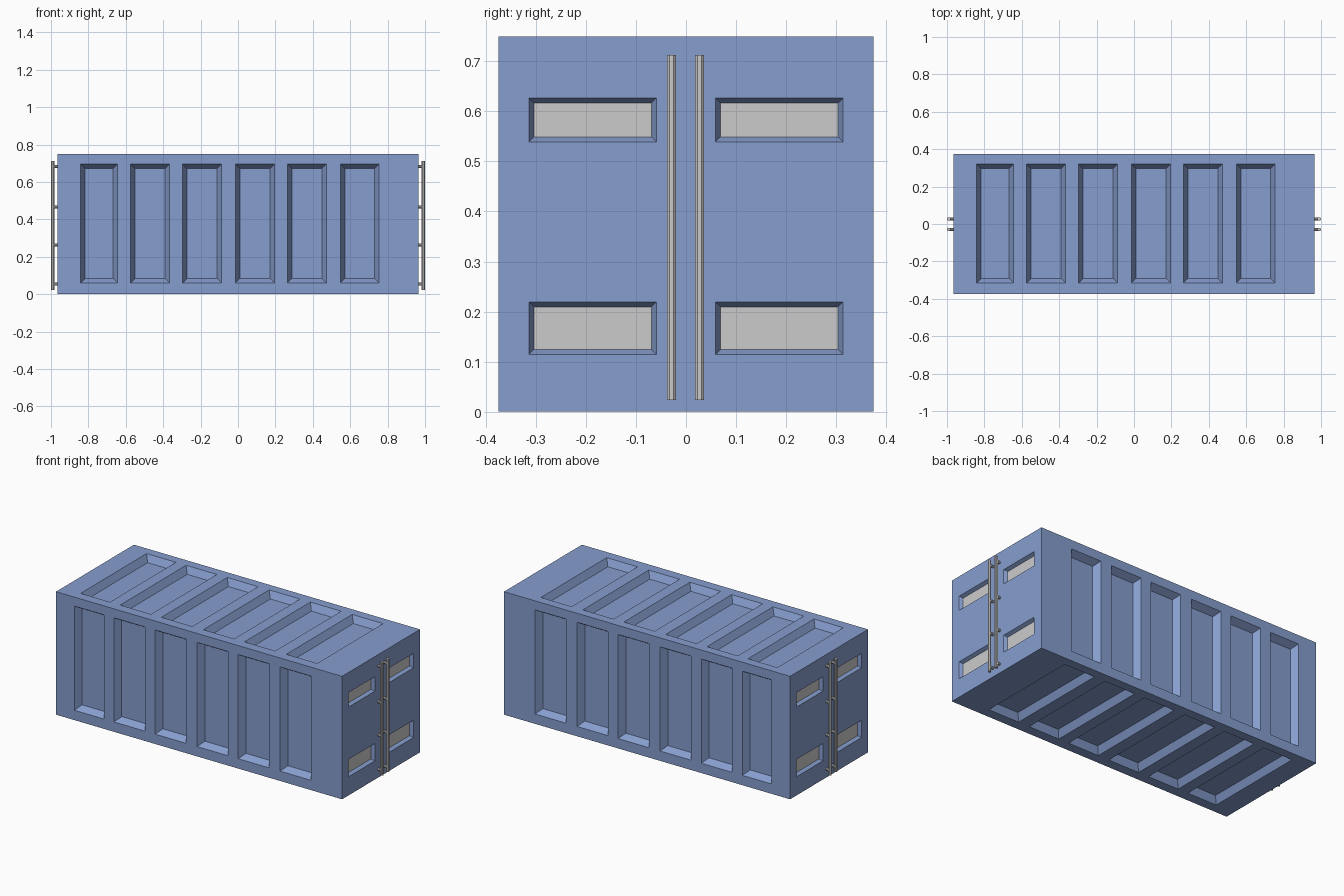
import bpy, bmesh

if "Cube" in bpy.data.objects:
    bpy.data.objects.remove(bpy.data.objects["Cube"])

blue = bpy.data.materials.new("container_blue")
blue.diffuse_color = (0.24, 0.34, 0.62, 1)
blue.use_nodes = True
blue.node_tree.nodes["Principled BSDF"].inputs["Base Color"].default_value = blue.diffuse_color

HW, H = 0.375, 0.75
X0, X1 = -0.936, 0.936
XOUT = 0.965


def panel_sheet(bm, us, vs, cells, place, inset, depth):
    """Flat grid on a plane; the chosen cells become tapered recesses."""
    for i in range(len(us) - 1):
        for j in range(len(vs) - 1):
            a, b, c, d = us[i], us[i + 1], vs[j], vs[j + 1]
            outer = [bm.verts.new(place(u, v, 0)) for u, v in
                     ((a, c), (b, c), (b, d), (a, d))]
            if (i, j) not in cells:
                bm.faces.new(outer)
                continue
            k = inset
            inner = [bm.verts.new(place(u, v, depth)) for u, v in
                     ((a + k, c + k), (b - k, c + k), (b - k, d - k), (a + k, d - k))]
            bm.faces.new(inner)
            for n in range(4):
                m = (n + 1) % 4
                bm.faces.new((outer[n], outer[m], inner[m], inner[n]))


def weld(bm):
    bmesh.ops.remove_doubles(bm, verts=bm.verts[:], dist=1e-5)


def finish(bm, name, mat=None):
    bmesh.ops.recalc_face_normals(bm, faces=bm.faces[:])
    me = bpy.data.meshes.new(name)
    bm.to_mesh(me)
    bm.free()
    ob = bpy.data.objects.new(name, me)
    bpy.context.collection.objects.link(ob)
    if mat:
        me.materials.append(mat)
    return ob


# Container body: six recessed panels on each long side, roof and floor
xs = [X0, -0.841, -0.643, -0.574, -0.366, -0.296, -0.088, -0.013,
      0.195, 0.264, 0.472, 0.547, 0.755, X1]
zs = [0, 0.06, 0.695, H]
ys = [z - HW for z in zs]
cells = {(i, 1) for i in range(1, 13, 2)}
bm = bmesh.new()
for place in (lambda u, v, d: (u, -HW + d, v),
              lambda u, v, d: (u, HW - d, v)):
    panel_sheet(bm, xs, zs, cells, place, 0.024, 0.04)
for place in (lambda u, v, d: (u, v, d),
              lambda u, v, d: (u, v, H - d)):
    panel_sheet(bm, xs, ys, cells, place, 0.024, 0.04)
weld(bm)
bmesh.ops.holes_fill(bm, edges=[e for e in bm.edges if e.is_boundary], sides=0)
finish(bm, "container_body", blue)

# Doors, window plates and locking bars at both ends
dy = [-HW, -0.314, -0.059, 0.059, 0.314, HW]
dz = [0, 0.114, 0.2195, 0.539, 0.627, H]
windows = {(i, j) for i in (1, 3) for j in (1, 3)}
for s, end in ((1, "right"), (-1, "left")):
    # Door slab with four tapered window recesses
    bm = bmesh.new()
    panel_sheet(bm, dy, dz, windows,
                lambda u, v, d: (s * (XOUT - d), u, v), 0.01, 0.021)
    weld(bm)
    rim = [e for e in bm.edges if e.is_boundary]
    ext = bmesh.ops.extrude_edge_only(bm, edges=rim)["geom"]
    for v in ext:
        if isinstance(v, bmesh.types.BMVert):
            v.co.x = s * X1
    bmesh.ops.holes_fill(bm, edges=[e for e in bm.edges if e.is_boundary], sides=0)
    finish(bm, end + "_door", blue)

    # Grey plates in the window recesses
    for n, (i, j) in enumerate(sorted(windows)):
        bpy.ops.mesh.primitive_cube_add(size=1, location=(
            s * (XOUT - 0.0225), (dy[i] + dy[i + 1]) / 2, (dz[j] + dz[j + 1]) / 2))
        ob = bpy.context.object
        ob.name = f"{end}_window_plate_{n + 1}"
        ob.scale = (0.005, dy[i + 1] - dy[i] - 0.02, dz[j + 1] - dz[j] - 0.02)

    # Vertical locking bars with four short mounts each
    for y in (-0.029, 0.027):
        bpy.ops.mesh.primitive_cylinder_add(
            vertices=8, radius=0.0095, depth=0.69, location=(s * 0.9905, y, 0.368),
            rotation=(0, 0, 0.3927))
        bpy.context.object.name = end + "_locking_bar"
        for z in (0.053, 0.262, 0.465, 0.683):
            bpy.ops.mesh.primitive_cylinder_add(
                vertices=8, radius=0.008, depth=0.03,
                location=(s * 0.975, y, z), rotation=(0, 1.5708, 0))
            bpy.context.object.name = end + "_bar_mount"
